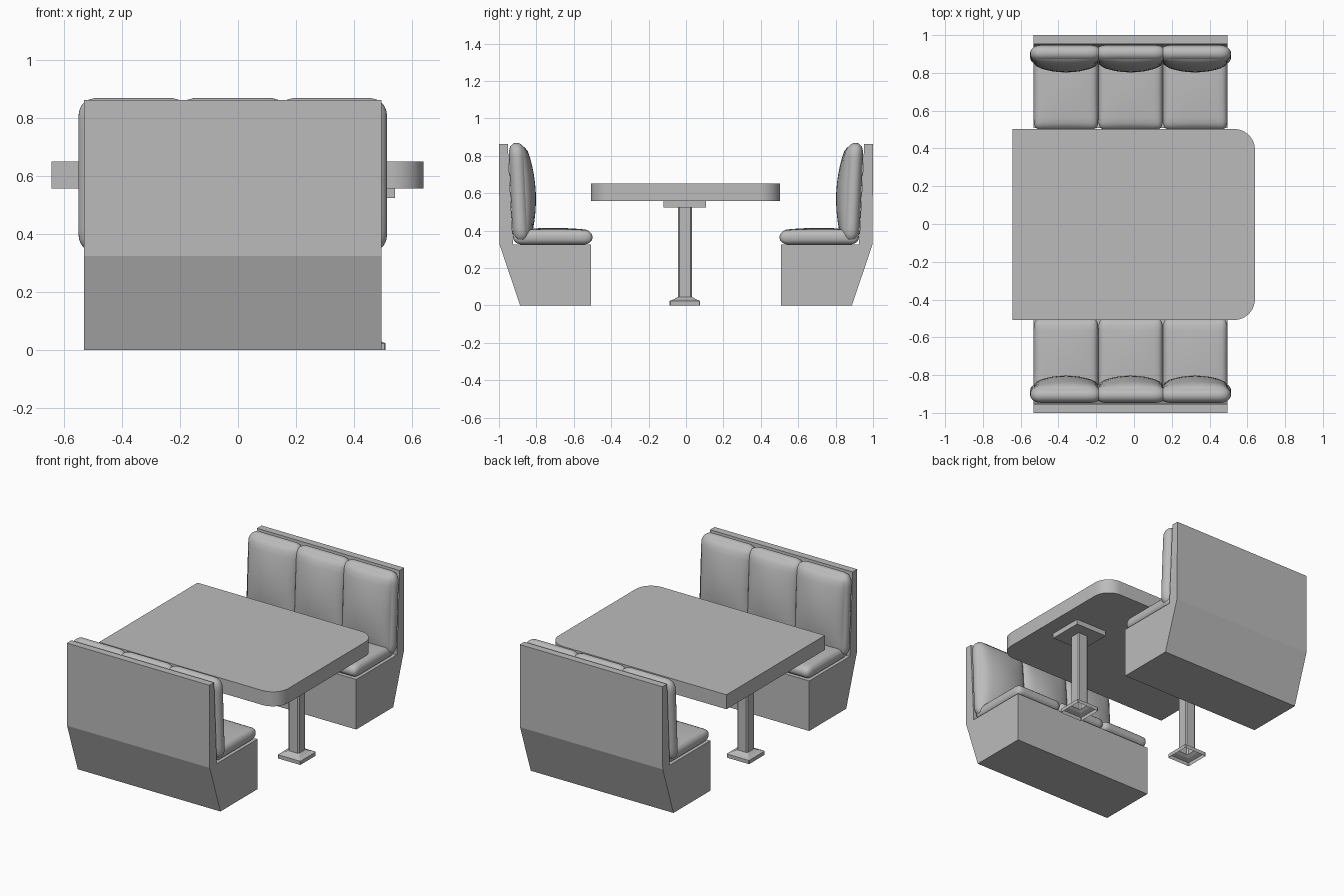
import bpy, bmesh, math
from mathutils import Vector

if "Cube" in bpy.data.objects:
    bpy.data.objects.remove(bpy.data.objects["Cube"])

grey = bpy.data.materials.new("neutral grey")
grey.diffuse_color = (0.5, 0.5, 0.5, 1)
grey.use_nodes = True
grey.node_tree.nodes["Principled BSDF"].inputs["Base Color"].default_value = grey.diffuse_color

CX = -0.018          # benches sit slightly left of centre
SPACING = 0.342      # cushion pitch


def finish(name, bm, smooth=None):
    bmesh.ops.recalc_face_normals(bm, faces=bm.faces[:])
    me = bpy.data.meshes.new(name)
    bm.to_mesh(me)
    bm.free()
    me.materials.append(grey)
    ob = bpy.data.objects.new(name, me)
    bpy.context.collection.objects.link(ob)
    if smooth:
        bpy.ops.object.select_all(action='DESELECT')
        ob.select_set(True)
        bpy.context.view_layer.objects.active = ob
        bpy.ops.object.shade_smooth_by_angle(angle=math.radians(smooth))
    return ob


def prism(name, pts, vec, smooth=None):
    """Extrude a closed outline along vec."""
    bm = bmesh.new()
    face = bm.faces.new([bm.verts.new(p) for p in pts])
    res = bmesh.ops.extrude_face_region(bm, geom=[face], use_keep_orig=True)
    moved = [g for g in res['geom'] if isinstance(g, bmesh.types.BMVert)]
    bmesh.ops.translate(bm, verts=moved, vec=vec)
    return finish(name, bm, smooth)


def cushion(name, centre, half, radius, deform):
    """Rounded box with elliptical edges, then a bulge given by deform(u, p)."""
    bm = bmesh.new()
    bmesh.ops.create_cube(bm, size=2)
    bmesh.ops.subdivide_edges(bm, edges=bm.edges[:], cuts=15, use_grid_fill=True)
    for v in bm.verts:
        u = Vector([math.sin(max(-1, min(1, c)) * math.pi / 2) for c in v.co])
        inner, off = Vector(), Vector()
        for i in range(3):
            full, lim = u[i] * half[i], half[i] - radius[i]
            inner[i] = max(-lim, min(lim, full))
            off[i] = (full - inner[i]) / radius[i]
        if off.length > 0:
            # cube-like offset projected to the ellipsoidal corner
            off = off.normalized() * max(abs(c) for c in off)
        p = inner + Vector([off[i] * radius[i] for i in range(3)])
        v.co = Vector(centre) + deform(u, p)
    return finish(name, bm, 50)


# Benches: frame plus three seat and three back cushions, mirrored in y
profile = [(0.887, 0), (0.507, 0), (0.507, 0.325), (0.925, 0.325),
           (0.953, 0.863), (1.0, 0.863), (0.997, 0.325)]
for s, side in ((-1, "front"), (1, "rear")):
    prism(side + "_bench_frame", [(CX - 0.513, s * y, z) for y, z in profile],
          (1.026, 0, 0))

    def seat_shape(u, p):
        if u.z > 0:
            p.z += 0.012 * u.z * (1 - u.x ** 2) * (1 - u.y ** 2)
        return p

    def back_shape(u, p):
        p.y += s * 0.0125 * u.z
        t = -s * u.y
        if t > 0:
            p.y -= s * 0.045 * t * (1 - u.x ** 2) * (1 - u.z ** 2)
        return p

    for i in (-1, 0, 1):
        x = CX + i * SPACING
        cushion(f"{side}_seat_cushion_{i + 2}", (x, s * 0.712, 0.364),
                (0.171, 0.212, 0.038), (0.03, 0.045, 0.036), seat_shape)
        cushion(f"{side}_back_cushion_{i + 2}", (x, s * 0.893, 0.603),
                (0.19, 0.045, 0.266), (0.06, 0.043, 0.06), back_shape)

# Table top with two rounded corners on the +x end
R = 0.11
x0, x1, y0, y1 = -0.643, 0.64, -0.508, 0.503
outline = [(x0, y1), (x0, y0)]
for cy, start in ((y0 + R, -90), (y1 - R, 0)):
    for k in range(13):
        a = math.radians(start + k * 7.5)
        outline.append((x1 - R + R * math.cos(a), cy + R * math.sin(a)))
prism("table_top", [(x, y, 0.557) for x, y in outline], (0, 0, 0.094), 30)

# Two pedestals: hollow square column flaring into an open foot, and a top plate
LY = -0.006
for lx, side in ((-0.425, "left"), (0.428, "right")):
    bm = bmesh.new()
    rings = []
    for h, z, c in ((0.081, 0, 0.004), (0.081, 0.024, 0.004), (0.055, 0.034, 0.006),
                    (0.038, 0.046, 0.008), (0.038, 0.526, 0.008)):
        k = h - c
        shape = [(h, -k), (h, k), (k, h), (-k, h), (-h, k), (-h, -k), (-k, -h), (k, -h)]
        rings.append([bm.verts.new((lx + x, LY + y, z)) for x, y in shape])
    for a, b in zip(rings, rings[1:]):
        for j in range(8):
            n = (j + 1) % 8
            bm.faces.new((a[j], a[n], b[n], b[j]))
    finish(side + "_pedestal", bm)
    w = 0.113
    prism(side + "_pedestal_plate",
          [(lx + x * w, LY + y * w, 0.524) for x, y in ((-1, -1), (1, -1), (1, 1), (-1, 1))],
          (0, 0, 0.033))
